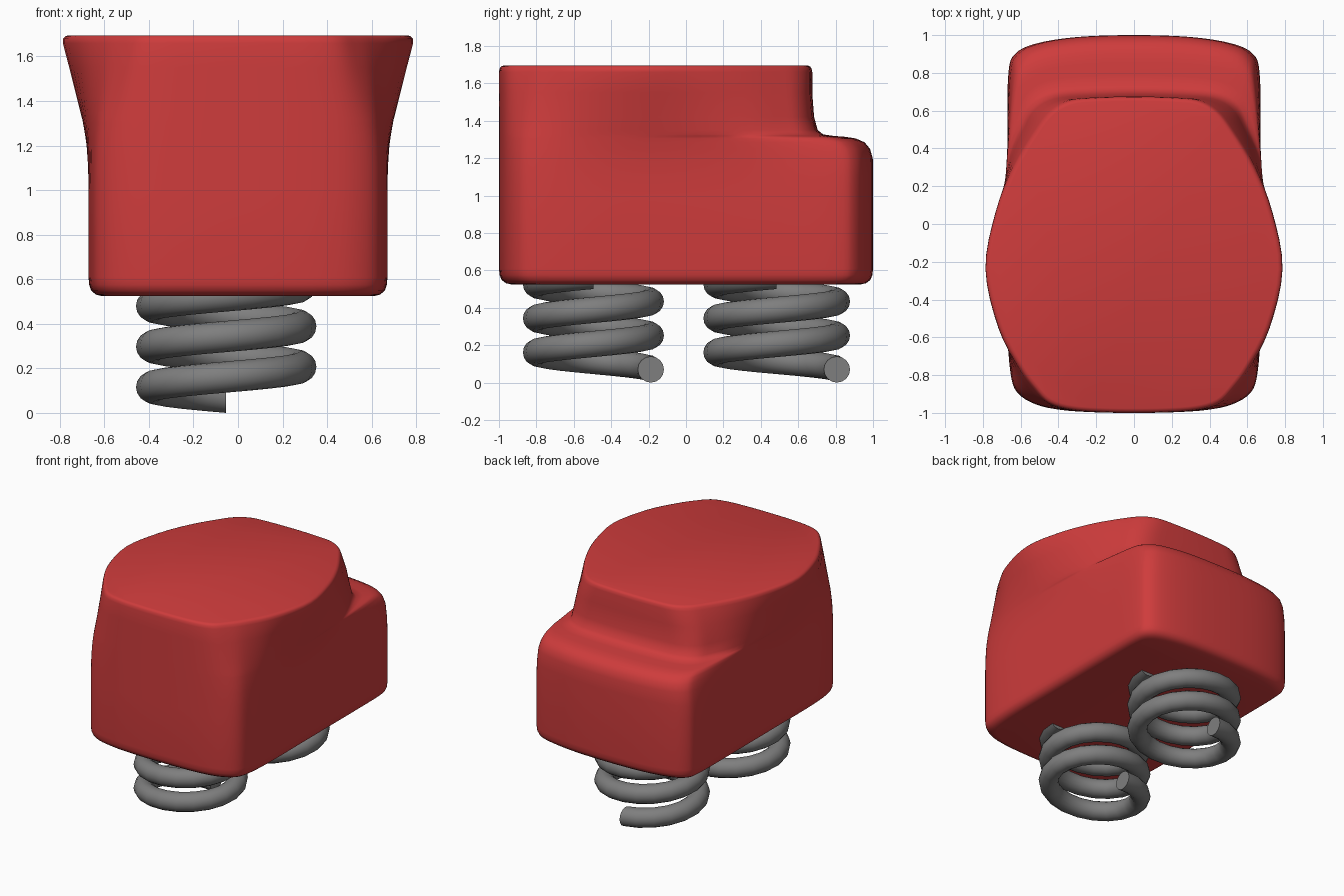
import bpy, bmesh, math
from mathutils import Vector

if "Cube" in bpy.data.objects:
    bpy.data.objects.remove(bpy.data.objects["Cube"])


def material(name, rgb):
    m = bpy.data.materials.new(name)
    m.diffuse_color = (*rgb, 1)
    m.use_nodes = True
    m.node_tree.nodes["Principled BSDF"].inputs["Base Color"].default_value = m.diffuse_color
    return m


RED = material("red", (0.62, 0.045, 0.045))
GREY = material("steel grey", (0.21, 0.21, 0.21))


def finish(name, bm, mat, angle):
    bmesh.ops.recalc_face_normals(bm, faces=bm.faces)
    me = bpy.data.meshes.new(name)
    bm.to_mesh(me)
    bm.free()
    me.materials.append(mat)
    ob = bpy.data.objects.new(name, me)
    bpy.context.collection.objects.link(ob)
    bpy.ops.object.select_all(action='DESELECT')
    ob.select_set(True)
    bpy.context.view_layer.objects.active = ob
    bpy.ops.object.shade_smooth_by_angle(angle=math.radians(angle))
    return ob


def skin(bm, rings):
    """Bridge closed rings of points and cap both ends."""
    loops = [[bm.verts.new(p) for p in r] for r in rings]
    n = len(loops[0])
    for a, b in zip(loops, loops[1:]):
        for i in range(n):
            j = (i + 1) % n
            bm.faces.new((a[i], a[j], b[j], b[i]))
    bm.faces.new(loops[0])
    bm.faces.new(loops[-1])


def smooth_loop(pts, steps=4):
    """Closed Catmull-Rom curve through the points."""
    out, n = [], len(pts)
    for i in range(n):
        a, b, c, d = (pts[(i + k) % n] for k in (-1, 0, 1, 2))
        for s in range(steps):
            t = s / steps
            out.append(0.5 * (2 * b + (c - a) * t + (2 * a - 5 * b + 4 * c - d) * t * t
                              + (3 * b - a - 3 * c + d) * t ** 3))
    return out


# Half outlines from front centre to back centre: base block and flared top
BASE = [(0, -1), (.2, -.997), (.38, -.985), (.52, -.955), (.62, -.89), (.655, -.78),
        (.67, -.55), (.67, -.2), (.67, .2), (.67, .5), (.665, .8), (.63, .9),
        (.52, .955), (.3, .99), (0, 1)]
TOP = [(0, -1), (.17, -.997), (.33, -.985), (.45, -.95), (.53, -.87), (.61, -.76),
       (.72, -.55), (.79, -.24), (.735, .06), (.64, .3), (.52, .5), (.44, .6),
       (.34, .655), (.2, .67), (0, .675)]

# Body rings: height, edge inset, flare amount, back step amount
RINGS = [(.525, .06, 0, 0), (.531, .035, 0, 0), (.548, .013, 0, 0), (.575, .003, 0, 0),
         (.61, 0, 0, 0), (1.0, 0, 0, 0), (1.1, 0, .02, 0), (1.2, 0, .08, .005),
         (1.25, 0, .14, .05), (1.285, 0, .19, .14), (1.305, 0, .22, .28),
         (1.314, 0, .235, .45), (1.319, 0, .245, .65), (1.327, 0, .26, .82),
         (1.35, 0, .31, .91), (1.42, 0, .46, .97), (1.55, 0, .73, 1),
         (1.66, 0, .97, 1), (1.68, .004, 1, 1), (1.69, .012, 1, 1), (1.695, .025, 1, 1)]


def body_ring(z, inset, flare, step):
    half = []
    for i, (b, t) in enumerate(zip(BASE, TOP)):
        w = min(1, max(0, (i - 7) * 0.34))          # how far the rear step applies
        fx = flare + (max(flare, .6 * step) - flare) * w
        fy = flare + (step - flare) * w
        half.append((b[0] + (t[0] - b[0]) * fx, b[1] + (t[1] - b[1]) * fy))
    pts = half + [(-x, y) for x, y in half[-2:0:-1]]
    curve = smooth_loop([Vector(p) for p in pts])
    cy = -.16 * step
    return [(p.x * (1 - inset / .7), cy + (p.y - cy) * (1 - inset / .9), z) for p in curve]


bm = bmesh.new()
skin(bm, [body_ring(*r) for r in RINGS])
finish("body", bm, RED, 50)

# Coil springs, starting at the back of the coil and rising
SIDES, SEGS, TURNS, PITCH, TUBE = 16, 20, 2.75, .182, .07


def spring(name, cx, cy, rx, ry):
    rings = []
    for k in range(int(SEGS * TURNS) + 1):
        a = math.pi / 2 + 2 * math.pi * k / SEGS
        out = Vector((math.cos(a), math.sin(a), 0))
        centre = Vector((cx + rx * out.x, cy + ry * out.y, TUBE + PITCH * k / SEGS))
        ring = []
        for s in range(SIDES):
            b = 2 * math.pi * s / SIDES
            ring.append(centre + TUBE * (out * math.cos(b) + Vector((0, 0, math.sin(b)))))
        rings.append(ring)
    bm = bmesh.new()
    skin(bm, rings)
    finish(name, bm, GREY, 40)


spring("front_spring", -.053, -.495, .335, .307)
spring("back_spring", -.053, .485, .335, .322)
